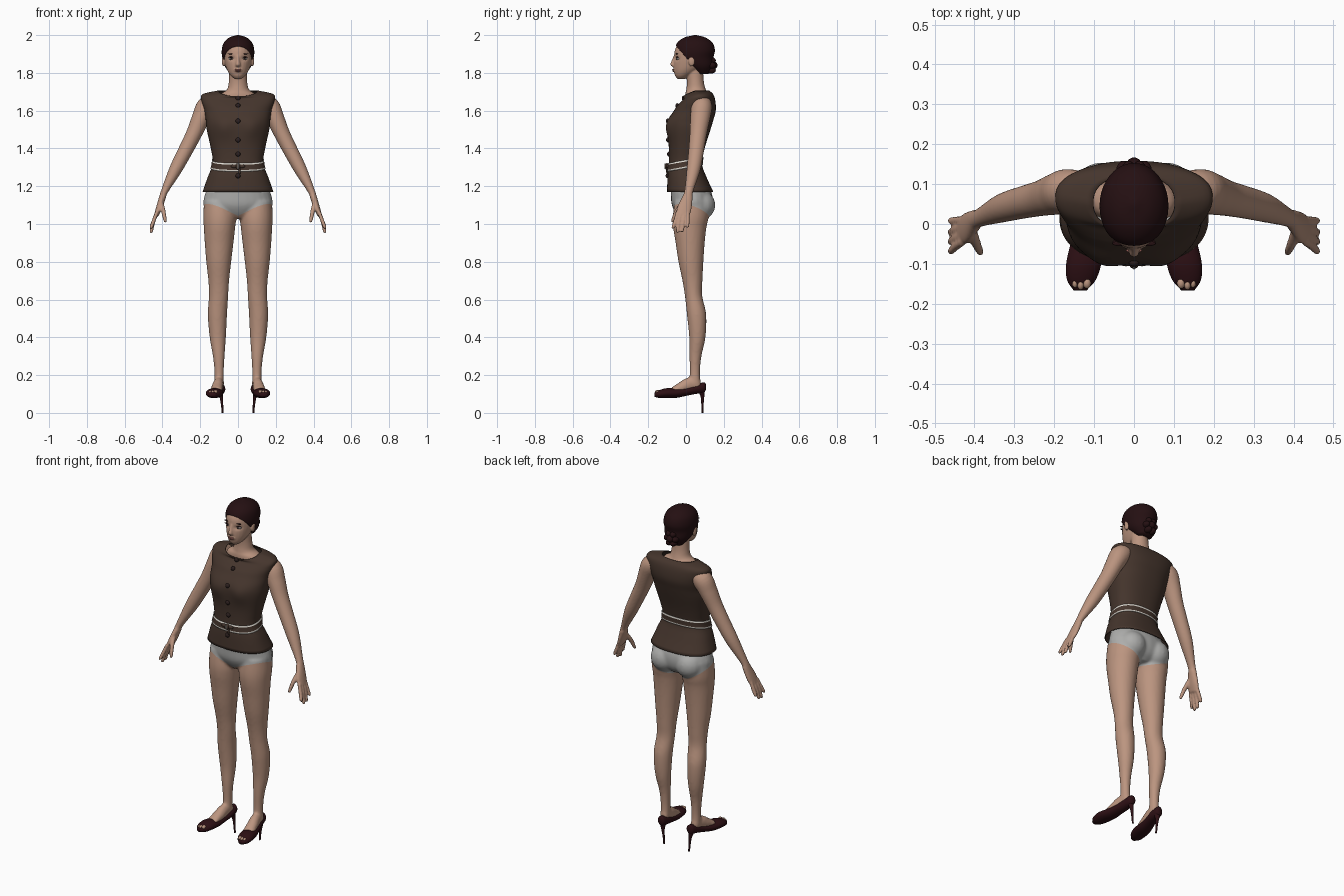
import bpy, bmesh
from math import sin, cos, pi, exp
from mathutils import Vector, Matrix

cube = bpy.data.objects.get("Cube")
if cube:
    bpy.data.objects.remove(cube)


def material(name, *rgb):
    m = bpy.data.materials.new(name)
    m.use_nodes = True
    m.diffuse_color = (*rgb, 1)
    m.node_tree.nodes["Principled BSDF"].inputs["Base Color"].default_value = (*rgb, 1)
    return m


SKIN = material("skin", .50, .30, .215)
BROWN = material("brown cloth", .06, .036, .026)
HAIR = material("dark red hair", .018, .005, .006)
LEATHER = material("dark red leather", .026, .005, .007)
GREY = material("light grey cloth", .42, .42, .41)
CREAM = material("cream piping", .75, .72, .66)
DARK = material("dark buttons", .025, .014, .013)
WHITE = material("eye white", .55, .5, .47)
IRIS = material("dark iris", .02, .012, .01)
LIP = material("lips", .34, .13, .11)

X, Y, Z = Vector((1, 0, 0)), Vector((0, 1, 0)), Vector((0, 0, 1))


def spline(stations, n=5):
    """Smooth curve through stations of any dimension."""
    p = [Vector(s) for s in stations]
    p = [p[0] * 2 - p[1]] + p + [p[-1] * 2 - p[-2]]
    out = []
    for a, b, c, d in zip(p, p[1:], p[2:], p[3:]):
        for i in range(n):
            t = i / n
            out.append(b + (c - a) * (t / 2) + (a * 2 - b * 5 + c * 4 - d) * (t * t / 2)
                       + (b * 3 - a - c * 3 + d) * (t ** 3 / 2))
    return out + [p[-2]]


def skin_rows(bm, rows, cap=True):
    vs = [[bm.verts.new(p) for p in row] for row in rows]
    n = len(vs[0])
    for a, b in zip(vs, vs[1:]):
        for i in range(n):
            bm.faces.new((a[i], a[(i + 1) % n], b[(i + 1) % n], b[i]))
    if cap:
        bm.faces.new(vs[0])
        bm.faces.new(vs[-1])


def loft(bm, stations, axis=None, ref=Y, seg=28):
    """Elliptic rings (x, y, z, r1, r2), square to the axis or to the path."""
    pts = spline(stations)
    rows = []
    for i, p in enumerate(pts):
        t = axis or (pts[min(i + 1, len(pts) - 1)].xyz - pts[max(i - 1, 0)].xyz).normalized()
        u = ref.cross(t).normalized()
        v = t.cross(u)
        rows.append([p.xyz + u * (max(p[3], .002) * cos(2 * pi * k / seg))
                     + v * (max(p[4], .002) * sin(2 * pi * k / seg)) for k in range(seg)])
    skin_rows(bm, rows)


def ball(bm, at, size):
    bmesh.ops.create_uvsphere(bm, u_segments=20, v_segments=12, radius=1,
                              matrix=Matrix.Translation(at) @ Matrix.Diagonal((*size, 1)))


def mirror(bm):
    geo = bmesh.ops.duplicate(bm, geom=bm.verts[:] + bm.edges[:] + bm.faces[:])["geom"]
    bmesh.ops.scale(bm, vec=(-1, 1, 1), verts=[g for g in geo if isinstance(g, bmesh.types.BMVert)])


def finish(name, bm, mats, voxel=0, thick=0):
    bmesh.ops.recalc_face_normals(bm, faces=bm.faces[:])
    me = bpy.data.meshes.new(name)
    bm.to_mesh(me)
    bm.free()
    ob = bpy.data.objects.new(name, me)
    bpy.context.collection.objects.link(ob)
    if voxel:
        r = ob.modifiers.new("blend", "REMESH")
        r.mode, r.voxel_size = "VOXEL", voxel
        s = ob.modifiers.new("soften", "SMOOTH")
        s.factor, s.iterations = .5, 4
        dg = bpy.context.evaluated_depsgraph_get()
        me = bpy.data.meshes.new_from_object(ob.evaluated_get(dg))
        ob.modifiers.clear()
        ob.data = me
    if thick:
        s = ob.modifiers.new("thickness", "SOLIDIFY")
        s.thickness, s.offset = thick, 0
    me.materials.clear()
    for m in mats:
        me.materials.append(m)
    for f in me.polygons:
        f.use_smooth = True
    return ob


def balls(name, mat, items, both=False):
    bm = bmesh.new()
    for at, size in items:
        ball(bm, at, size)
    if both:
        mirror(bm)
    return finish(name, bm, [mat])


# Hips and legs, with the briefs cut in
bm = bmesh.new()
loft(bm, [(.1, .03, 1.12, .08, .09), (.097, .025, 1.04, .087, .095), (.098, .02, .98, .083, .088),
          (.1, .022, .9, .076, .077), (.102, .026, .8, .066, .066), (.102, .034, .7, .055, .053),
          (.103, .04, .62, .051, .046), (.109, .056, .52, .051, .051), (.107, .06, .4, .043, .043),
          (.102, .05, .3, .031, .032), (.1, .047, .22, .025, .027), (.1, .047, .15, .026, .03)], Z)
loft(bm, [(.097, .075, .142, .02, .03), (.103, .02, .15, .027, .038),
          (.111, -.03, .132, .031, .028), (.118, -.075, .118, .032, .016)], ref=Z)
ball(bm, (.08, .075, 1.1), (.08, .08, .08))
mirror(bm)
loft(bm, [(0, 0, 1.3, .11, .07), (0, .02, 1.2, .158, .1), (0, .03, 1.15, .177, .11),
          (0, .033, 1.1, .182, .108), (0, .035, 1.06, .14, .09), (0, .03, 1.03, .05, .06)], Z)
hips = finish("hips_and_legs", bm, [SKIN, GREY], voxel=.008)
bm = bmesh.new()
bm.from_mesh(hips.data)
for s in (1, -1):
    half = [f for f in bm.faces if f.calc_center_median().x * s > 0]
    geo = set(half) | {e for f in half for e in f.edges} | {v for f in half for v in f.verts}
    bmesh.ops.bisect_plane(bm, geom=list(geo), plane_co=(0, 0, 1.03), plane_no=(-.42 * s, .3, 1))
for f in bm.faces:
    c = f.calc_center_median()
    f.material_index = int(c.z > 1.03 + .42 * abs(c.x) - .3 * c.y)
    f.smooth = True
bm.to_mesh(hips.data)
bm.free()

# Arms and hands
bm = bmesh.new()
loft(bm, [(.12, .085, 1.645, .04, .045), (.165, .083, 1.62, .055, .055), (.197, .075, 1.56, .048, .052),
          (.232, .065, 1.48, .042, .045), (.275, .055, 1.395, .039, .041), (.33, .04, 1.29, .034, .036),
          (.388, .015, 1.175, .019, .023), (.4, .008, 1.14, .018, .028), (.418, -.008, 1.085, .016, .038),
          (.433, -.018, 1.045, .012, .036)])
for y0, y1, z1 in ((-.045, -.068, .975), (-.027, -.045, .953), (-.008, -.02, .957), (.01, .008, .98)):
    loft(bm, [(.43, y0, 1.06, .01, .01), (.447, (y0 + y1) / 2, 1.015, .0105, .0105),
              (.459, y1, z1 + .008, .009, .009), (.46, y1, z1, .005, .005)], seg=12)
loft(bm, [(.408, -.015, 1.115, .013, .014), (.395, -.05, 1.065, .012, .012),
          (.386, -.07, 1.02, .009, .009), (.384, -.074, 1.008, .005, .005)], ref=X, seg=12)
mirror(bm)
finish("arms", bm, [SKIN], voxel=.005)

# Head and neck
bm = bmesh.new()
for s in (1, -1):
    ball(bm, (.077 * s, .03, 1.862), (.009, .017, .028))
loft(bm, [(0, -.025, 1.768, .018, .02), (0, -.016, 1.785, .038, .042), (0, .002, 1.81, .055, .066),
          (0, .02, 1.84, .067, .086), (0, .03, 1.88, .075, .093), (0, .038, 1.92, .076, .097),
          (0, .045, 1.95, .068, .088), (0, .045, 1.98, .04, .055)], Z)
loft(bm, [(0, .045, 1.82, .046, .045), (0, .05, 1.75, .049, .045), (0, .053, 1.71, .06, .052),
          (0, .056, 1.685, .097, .06), (0, .06, 1.64, .12, .065)], Z)
loft(bm, [(0, -.052, 1.9, .008, .01), (0, -.062, 1.87, .009, .012), (0, -.07, 1.845, .013, .014),
          (0, -.06, 1.832, .014, .012)], Z, seg=14)
ball(bm, (0, -.058, 1.814), (.024, .012, .012))
head = finish("head_and_neck", bm, [SKIN], voxel=.004)
for v in head.data.vertices:
    if v.co.y < 0:
        v.co.y += .009 * exp(-((abs(v.co.x) - .034) / .016) ** 2 - ((v.co.z - 1.876) / .011) ** 2)

# Face details
balls("eyes", WHITE, [((.034, -.037, 1.875), (.016, .014, .007))], True)
balls("irises", IRIS, [((.034, -.049, 1.875), (.0055, .004, .0055))], True)
balls("lashes_and_brows", HAIR, [((.036, -.046, 1.883), (.018, .008, .003)),
                                 ((.037, -.049, 1.901), (.018, .006, .003))], True)
balls("lips", LIP, [((0, -.066, 1.817), (.02, .007, .004)), ((0, -.066, 1.81), (.017, .007, .0045))])

# Hair swept back behind a slanted hairline, and a coiled bun
bm = bmesh.new()
loft(bm, [(0, .09, 1.795, .04, .03), (0, .068, 1.835, .07, .076), (0, .045, 1.88, .083, .1),
          (0, .046, 1.92, .086, .107), (0, .047, 1.96, .075, .093), (0, .047, 1.987, .046, .056),
          (0, .05, 2.0, .006, .006)], Z, seg=40)
cut = bmesh.ops.bisect_plane(bm, geom=bm.verts[:] + bm.edges[:] + bm.faces[:], clear_inner=True,
                             plane_co=(0, -.055, 1.945), plane_no=(0, 1.15, 1))
bmesh.ops.holes_fill(bm, edges=[e for e in bm.edges if e.is_boundary])
finish("hair", bm, [HAIR])
coil = [(.027 * cos(a), .132, 1.84 + .03 * sin(a)) for a in [k * pi / 3 for k in range(6)]]
balls("bun", HAIR, [(p, (.018, .026, .018)) for p in coil] + [((0, .14, 1.84), (.022, .027, .022))])

# Vest: height, middle depth, half width, half depth
VEST = spline([(1.17, .022, .185, .12), (1.25, .005, .157, .1), (1.32, -.003, .131, .085),
               (1.4, .004, .141, .092), (1.5, .015, .163, .112), (1.55, .025, .168, .117),
               (1.6, .047, .176, .108), (1.65, .061, .191, .092), (1.685, .066, .186, .076),
               (1.705, .053, .102, .068)])


def vest_point(z, a, grow=0):
    i = next((k for k in range(len(VEST) - 2) if VEST[k + 1][0] >= z), len(VEST) - 2)
    lo, hi = VEST[i], VEST[i + 1]
    _, cy, rx, ry = lo.lerp(hi, (z - lo[0]) / (hi[0] - lo[0]))
    c, s = cos(a), sin(a)
    x = (rx + grow) * abs(c) ** .84 * (1 if c > 0 else -1)
    y = cy + (ry + grow) * abs(s) ** .84 * (1 if s > 0 else -1)
    if s < 0:
        y -= .012 * exp(-((abs(x) - .075) / .045) ** 2 - ((z - 1.51) / .05) ** 2)
    dip = .028 * max(0, -s) * min(1, max(0, (z - 1.62) / .08))
    return Vector((x, y, z - dip))


ANGLES = [2 * pi * k / 72 for k in range(72)]
bm = bmesh.new()
skin_rows(bm, [[vest_point(p[0], a) for a in ANGLES] for p in VEST], cap=False)
finish("vest", bm, [BROWN], thick=.005)

# Belt with piped edges, rising towards the back
bm = bmesh.new()
rows = []
for h in (1.296, 1.304, 1.331, 1.339):
    rows.append([vest_point(h + .2 * vest_point(h, a).y, a, .006) for a in ANGLES])
skin_rows(bm, rows, cap=False)
belt = finish("belt", bm, [BROWN, CREAM], thick=.004)
for i, f in enumerate(belt.data.polygons):
    f.material_index = int(i // len(ANGLES) != 1)

# Belt knot and buttons
balls("belt_knot", BROWN, [((0, -.1, 1.305), (.012, .012, .017)), ((.02, -.098, 1.306), (.017, .008, .01)),
                           ((-.02, -.098, 1.306), (.017, .008, .01)), ((.008, -.1, 1.28), (.006, .005, .02))])
balls("knot_piping", CREAM, [((0, -.111, 1.306), (.003, .003, .018))])
balls("buttons", DARK, [(vest_point(z, -pi / 2, .003), (.013, .01, .013))
                        for z in (1.69, 1.63, 1.545, 1.445, 1.37, 1.255)])

# Pumps with slim heels and open toes
bm = bmesh.new()
loft(bm, [(.092, .105, .137, .008, .014), (.094, .095, .135, .022, .027), (.097, .05, .125, .03, .025),
          (.108, 0, .112, .034, .022), (.118, -.05, .105, .041, .025), (.126, -.1, .105, .044, .026),
          (.132, -.14, .1, .036, .021), (.135, -.167, .096, .016, .011)], -Y, Z)
loft(bm, [(.094, .08, .125, .02, .02), (.089, .087, .085, .009, .01), (.084, .087, .04, .006, .006),
          (.081, .087, 0, .005, .005)], Z, seg=14)
mirror(bm)
finish("shoes", bm, [LEATHER])
balls("toes", SKIN, [((.118, -.148, .112), (.01, .014, .01)), ((.134, -.152, .111), (.008, .013, .009)),
                     ((.148, -.148, .11), (.007, .012, .008))], True)
